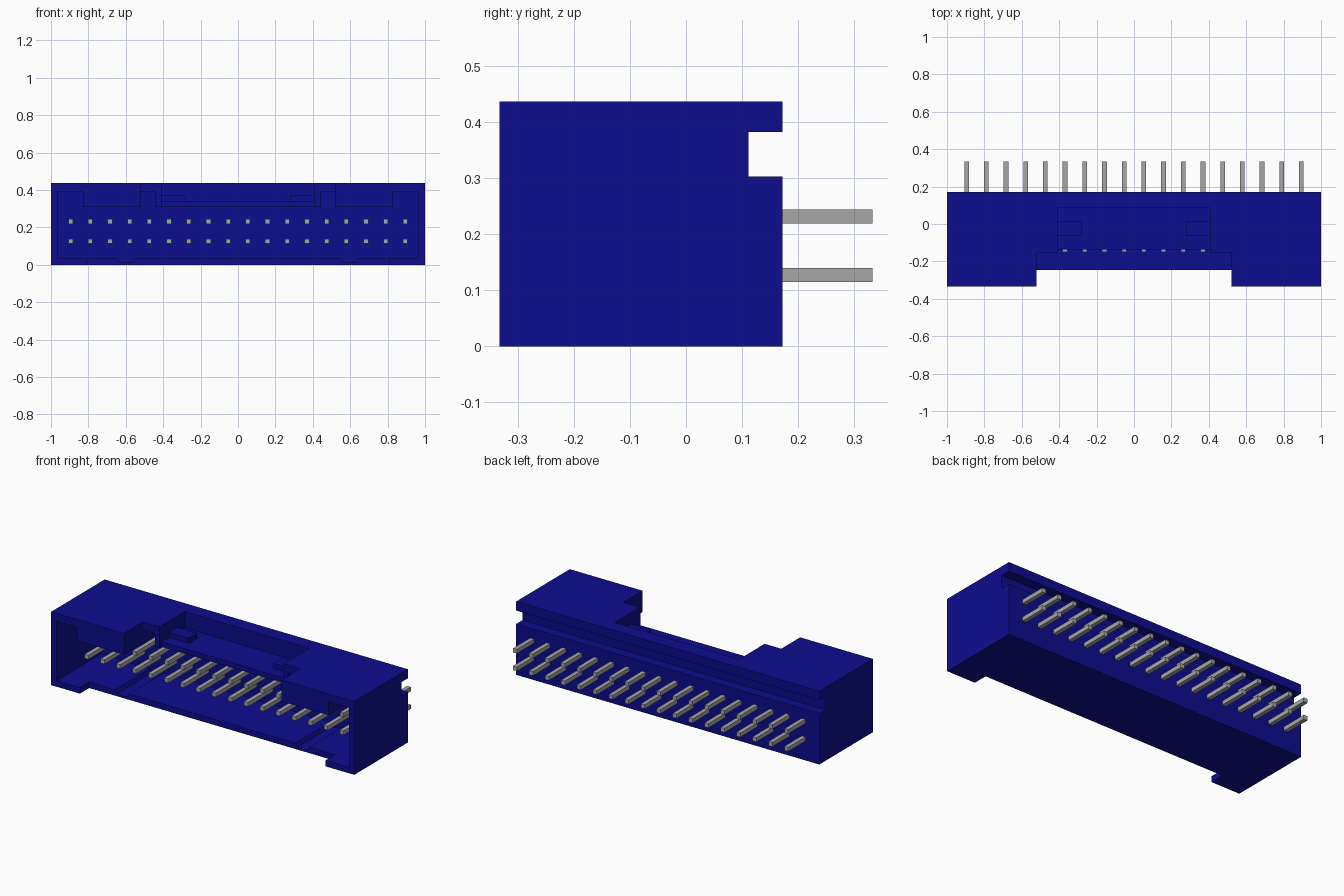
import bpy, bmesh

cube = bpy.data.objects.get("Cube")
if cube:
    bpy.data.objects.remove(cube, do_unlink=True)


def material(name, rgb):
    m = bpy.data.materials.new(name)
    m.use_nodes = True
    m.diffuse_color = (*rgb, 1)
    m.node_tree.nodes["Principled BSDF"].inputs["Base Color"].default_value = (*rgb, 1)
    return m


BLUE = material("dark blue plastic", (0.004, 0.004, 0.275))
GREY = material("pin grey", (0.39, 0.39, 0.39))


def add_box(bm, x0, x1, y0, y1, z0, z1):
    verts = bmesh.ops.create_cube(bm, size=1)["verts"]
    for v in verts:
        v.co = (x0 + (v.co.x + 0.5) * (x1 - x0),
                y0 + (v.co.y + 0.5) * (y1 - y0),
                z0 + (v.co.z + 0.5) * (z1 - z0))


def to_object(name, bm, mat):
    bmesh.ops.recalc_face_normals(bm, faces=bm.faces[:])
    mesh = bpy.data.meshes.new(name)
    bm.to_mesh(mesh)
    bm.free()
    mesh.materials.append(mat)
    ob = bpy.data.objects.new(name, mesh)
    bpy.context.collection.objects.link(ob)
    return ob


def boxes(name, mat, *dims):
    bm = bmesh.new()
    for d in dims:
        add_box(bm, *d)
    return to_object(name, bm, mat)


def cut(target, cutter):
    mod = target.modifiers.new("cut", 'BOOLEAN')
    mod.operation = 'DIFFERENCE'
    mod.solver = 'EXACT'
    mod.object = cutter
    bpy.context.view_layer.objects.active = target
    bpy.ops.object.modifier_apply(modifier=mod.name)
    bpy.data.objects.remove(cutter, do_unlink=True)


FRONT, BACK, HEIGHT, FLOOR_Y = -0.333, 0.172, 0.437, 0.085

# Housing block
housing = boxes("housing", BLUE, (-1, 1, FRONT, BACK, 0, HEIGHT))

# Pin cavity: mirrored half profile with corner pockets, latch pockets and floor grooves
half = [(0.44, 0.31), (0.44, 0.39), (0.52, 0.39), (0.52, 0.31),
        (0.83, 0.31), (0.83, 0.39), (0.965, 0.39), (0.965, 0.035),
        (0.64, 0.035), (0.63, 0.012), (0.56, 0.012), (0.55, 0.035)]
profile = half + [(-x, z) for x, z in reversed(half)]
bm = bmesh.new()
face = bm.faces.new([bm.verts.new((x, -0.5, z)) for x, z in profile])
side = bmesh.ops.extrude_face_region(bm, geom=[face])["geom"]
bmesh.ops.translate(bm, vec=(0, 0.5 + FLOOR_Y, 0),
                    verts=[g for g in side if isinstance(g, bmesh.types.BMVert)])
cut(housing, to_object("cavity_cutter", bm, BLUE))

# Top front notch, keyway opening, recessed well, rear slot and bottom front notch
for dims in [(-0.52, 0.52, -0.5, -0.155, 0.2, 0.6),
             (-0.41, 0.41, -0.5, -0.135, 0.2, 0.6),
             (-0.41, 0.41, -0.5, FLOOR_Y, 0.34, 0.6),
             (-1.1, 1.1, 0.112, 0.3, 0.303, 0.383),
             (-0.81, 0.81, -0.5, -0.245, -0.1, 0.1)]:
    cut(housing, boxes("cutter", BLUE, dims))

# Small raised stops at both ends of the well
boxes("well_stops", BLUE, *[(min(s * 0.28, s * 0.411), max(s * 0.28, s * 0.411),
                             -0.065, 0.015, 0.335, 0.37) for s in (-1, 1)])

# Two rows of square contact pins
COLS, HALF = 18, 0.0125
for row, z in (("lower", 0.127), ("upper", 0.232)):
    xs = [-0.895 + 1.79 * i / (COLS - 1) for i in range(COLS)]
    boxes(row + "_pins", GREY, *[(x - HALF, x + HALF, -0.15, 0.333, z - HALF, z + HALF)
                                 for x in xs])
